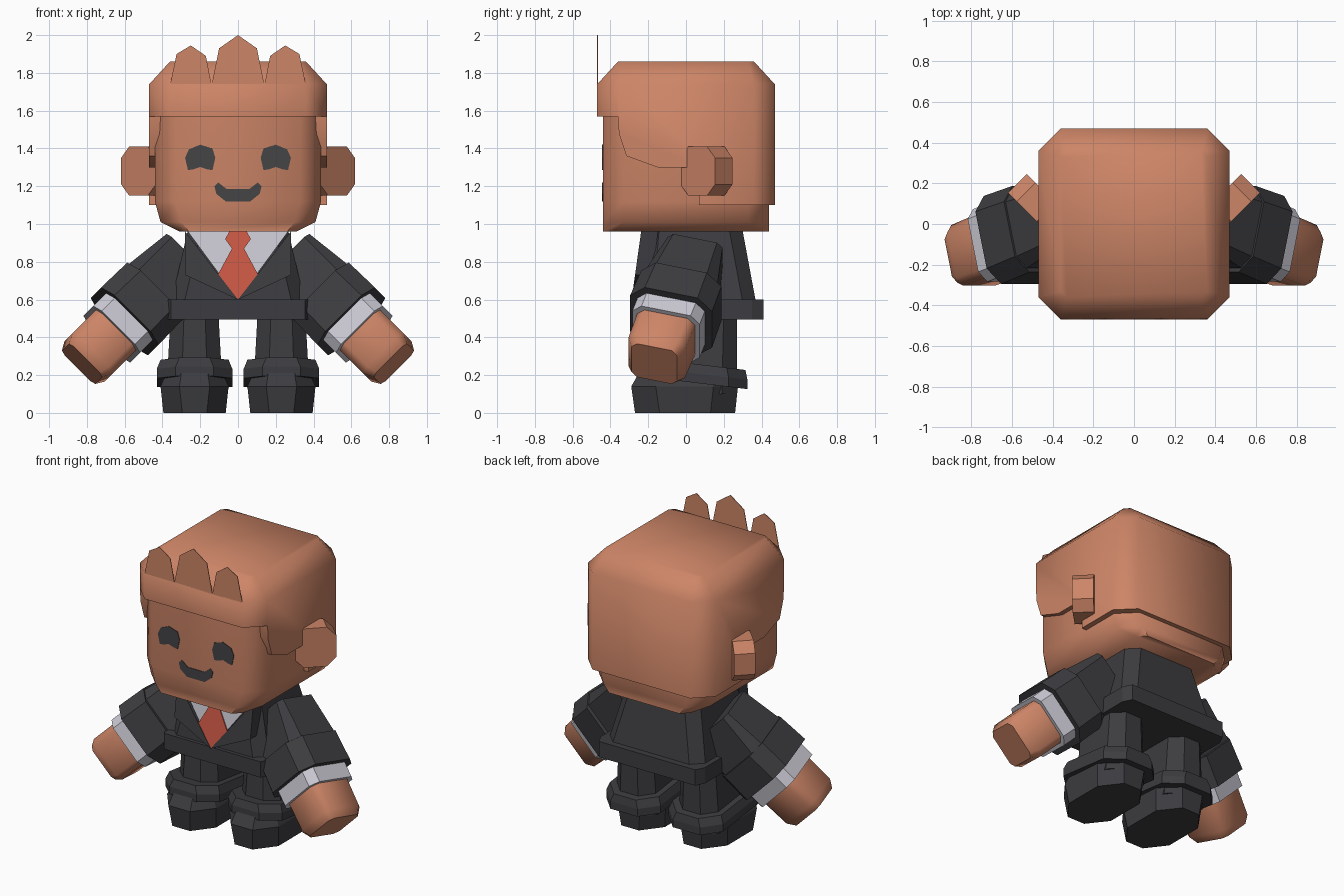
import bpy, bmesh, math
from mathutils import Vector, Matrix

if "Cube" in bpy.data.objects:
    bpy.data.objects.remove(bpy.data.objects["Cube"])


def material(name, rgb):
    m = bpy.data.materials.new(name)
    m.diffuse_color = (*rgb, 1)
    m.use_nodes = True
    m.node_tree.nodes["Principled BSDF"].inputs["Base Color"].default_value = m.diffuse_color
    return m


SKIN = material("warm skin", (0.61, 0.235, 0.135))
SUIT = material("dark suit", (0.046, 0.046, 0.052))
FEATURE = material("charcoal features", (0.058, 0.058, 0.062))
SHIRT = material("pale shirt", (0.60, 0.59, 0.66))
TIE = material("red tie", (0.61, 0.10, 0.06))


def finish(name, bm, mat, smooth=0):
    bmesh.ops.recalc_face_normals(bm, faces=bm.faces)
    me = bpy.data.meshes.new(name)
    bm.to_mesh(me)
    bm.free()
    ob = bpy.data.objects.new(name, me)
    bpy.context.collection.objects.link(ob)
    me.materials.append(mat)
    if smooth:
        shade(ob, smooth)
    return ob


def shade(ob, angle):
    bpy.ops.object.select_all(action='DESELECT')
    ob.select_set(True)
    bpy.context.view_layer.objects.active = ob
    bpy.ops.object.shade_smooth_by_angle(angle=math.radians(angle))


def loft(name, rings, mat, smooth=0, frame=None):
    """Join closed rings of points, cap both ends."""
    bm = bmesh.new()
    loops = [[bm.verts.new(frame @ Vector(p) if frame else p) for p in r] for r in rings]
    n = len(loops[0])
    for a, b in zip(loops, loops[1:]):
        for i in range(n):
            j = (i + 1) % n
            bm.faces.new((a[i], a[j], b[j], b[i]))
    bm.faces.new(loops[0])
    bm.faces.new(loops[-1])
    return finish(name, bm, mat, smooth)


def ring(x0, x1, y0, y1, c, z, tilt=0, cy=None):
    """Rectangle with cut corners; tilt slopes it along y."""
    cy = c if cy is None else cy
    pts = [(x0 + c, y0), (x1 - c, y0), (x1, y0 + cy), (x1, y1 - cy),
           (x1 - c, y1), (x0 + c, y1), (x0, y1 - cy), (x0, y0 + cy)]
    return [(x, y, z + tilt * y) for x, y in pts]


def box_ring(hx, hy, c, z, cy=None):
    return ring(-hx, hx, -hy, hy, c, z, 0, cy)


def plate(name, outline, y, mat, thick=0.006):
    """Front-facing plate from an (x, z) outline; y is a function of z."""
    return loft(name, [[(x, y(z) + d, z) for x, z in outline] for d in (0, thick)], mat)


# head
loft("head", [box_ring(0.31, 0.44, 0.05, 0.96),
              box_ring(0.41, 0.44, 0.11, 1.01),
              box_ring(0.44, 0.44, 0.11, 1.12),
              box_ring(0.44, 0.44, 0.11, 1.65)], SKIN, 50)

# hair shell, trimmed along the hairline
hair = loft("hair", [box_ring(0.47, 0.47, 0.11, 0.95),
                     box_ring(0.47, 0.47, 0.11, 1.74),
                     box_ring(0.36, 0.36, 0.03, 1.86)], SKIN)
hairline = [(-0.6, 1.57), (-0.36, 1.57), (-0.355, 1.48), (-0.315, 1.36), (-0.15, 1.3),
            (0.07, 1.3), (0.07, 1.1), (0.6, 1.1), (0.6, 0.8), (-0.6, 0.8)]
cutter = loft("hairline_cutter", [[(x, y, z) for y, z in hairline] for x in (-0.7, 0.7)], SKIN)
cutter.hide_render = True
mod = hair.modifiers.new("hairline", 'BOOLEAN')
mod.operation, mod.solver, mod.object = 'DIFFERENCE', 'EXACT', cutter
bpy.context.view_layer.update()
trimmed = bpy.data.meshes.new_from_object(
    hair.evaluated_get(bpy.context.evaluated_depsgraph_get()))
hair.modifiers.clear()
hair.data = trimmed
bpy.data.objects.remove(cutter)
shade(hair, 50)

# hair spikes, flat cut-outs on the fringe
side_spike = [(0.14, 1.735), (0.17, 1.89), (0.25, 1.945), (0.325, 1.9), (0.36, 1.735)]
mid_spike = [(-0.14, 1.735), (-0.1, 1.93), (0, 2.0), (0.1, 1.93), (0.14, 1.735)]
plate("middle_spike", mid_spike, lambda z: -0.47, SKIN, 0.004)
for s in (-1, 1):
    plate("side_spike", [(s * x, z) for x, z in side_spike], lambda z: -0.47, SKIN, 0.004)

# face features
eye = [(-0.065, -0.065), (-0.08, 0.0), (-0.065, 0.05), (0, 0.07), (0.06, 0.045),
       (0.08, 0.0), (0.065, -0.065), (0.035, -0.06), (0, -0.048), (-0.035, -0.06)]
for s in (-1, 1):
    plate("eye", [(s * (0.2 + x), 1.35 + z) for x, z in eye], lambda z: -0.444, FEATURE)
half_mouth = [(0.06, 1.185), (0.105, 1.22), (0.125, 1.2), (0.115, 1.16), (0.065, 1.12)]
mouth = half_mouth + [(-x, z) for x, z in reversed(half_mouth)]
plate("mouth", mouth, lambda z: -0.444, FEATURE)

# torso and jacket hem
loft("jacket", [ring(-0.36, 0.36, -0.25, 0.375, 0.07, 0.56),
                ring(-0.26, 0.26, -0.21, 0.295, 0.07, 0.99)], SUIT)
loft("jacket_hem", [ring(-0.385, 0.385, -0.27, 0.41, 0.03, 0.495, 0, 0.06),
                    ring(-0.385, 0.385, -0.27, 0.41, 0.03, 0.6, 0, 0.06)], SUIT)


def chest(offset):
    return lambda z: -0.288 + 0.14 * (z - 0.6) + offset


# shirt front, lapels and tie
plate("shirt_front", [(-0.28, 0.98), (0.28, 0.98), (0, 0.6)], chest(0.012), SHIRT, 0.008)
for s in (-1, 1):
    plate("lapel", [(0, 0.6), (s * 0.28, 0.73), (s * 0.28, 0.96)], chest(0), SUIT, 0.09)
half_tie = [(0.035, 0.98), (0.068, 0.92), (0.032, 0.87), (0.105, 0.735)]
plate("tie", [(0, 0.6)] + [(-x, z) for x, z in reversed(half_tie)] + half_tie,
      chest(0.003), TIE, 0.008)

for s in (-1, 1):
    # ear: octagonal slab angled outwards and back
    out, back = Vector((s, 1, 0)).normalized(), Vector((-s, 1, 0)).normalized()
    base = Vector((s * 0.435, -0.03, 1.15))
    octagon = [(x + 0.13, z + 0.13) for x, z, _ in box_ring(0.13, 0.13, 0.06, 0)]
    loft("ear", [[base + out * u + back * d + Vector((0, 0, w)) for u, w in octagon]
                 for d in (0, 0.13)], SKIN)

    # arm pieces share one frame: local z runs down the arm
    d = Vector((s * 0.68, -0.27, -0.68)).normalized()
    w = Vector((s, 0, 1)).normalized()
    v = d.cross(w) * (-s)
    if v.y < 0:
        v = -v
    frame = Matrix((w, v, d)).transposed().to_4x4()
    frame.translation = Vector((s * 0.73, -0.13, 0.355))
    loft("sleeve", [box_ring(0.17, 0.15, 0.03, -0.66),
                    box_ring(0.20, 0.20, 0.06, -0.38),
                    box_ring(0.20, 0.20, 0.06, -0.25)], SUIT, 0, frame)
    loft("sleeve_cuff", [box_ring(0.21, 0.22, 0.08, -0.39),
                         box_ring(0.215, 0.225, 0.08, -0.19)], SUIT, 0, frame)
    loft("shirt_cuff", [box_ring(0.175, 0.185, 0.05, -0.22),
                        box_ring(0.175, 0.185, 0.05, -0.09)], SHIRT, 0, frame)
    loft("hand", [box_ring(0.15, 0.16, 0.04, -0.13),
                  box_ring(0.15, 0.155, 0.04, 0.09),
                  box_ring(0.125, 0.125, 0.03, 0.14)], SKIN, 50, frame)

    # leg, tilted trouser cuff and shoe
    cx = s * 0.23
    loft("leg", [ring(cx - 0.15, cx + 0.15, -0.17, 0.27, 0.08, 0.1),
                 ring(cx - 0.125, cx + 0.125, -0.14, 0.27, 0.07, 0.55)], SUIT)
    loft("trouser_cuff", [ring(cx - 0.2, cx + 0.2, -0.25, 0.325, 0.1, 0.165, -0.12),
                          ring(cx - 0.2, cx + 0.2, -0.25, 0.325, 0.1, 0.215, -0.12),
                          ring(cx - 0.18, cx + 0.18, -0.235, 0.315, 0.1, 0.265, -0.12)], SUIT)
    loft("shoe", [ring(cx - 0.165, cx + 0.165, -0.27, 0.26, 0.1, 0, 0, 0.13),
                  ring(cx - 0.18, cx + 0.18, -0.29, 0.275, 0.1, 0.14, 0, 0.13),
                  ring(cx - 0.15, cx + 0.15, -0.25, 0.25, 0.08, 0.21, 0, 0.11)], SUIT)
